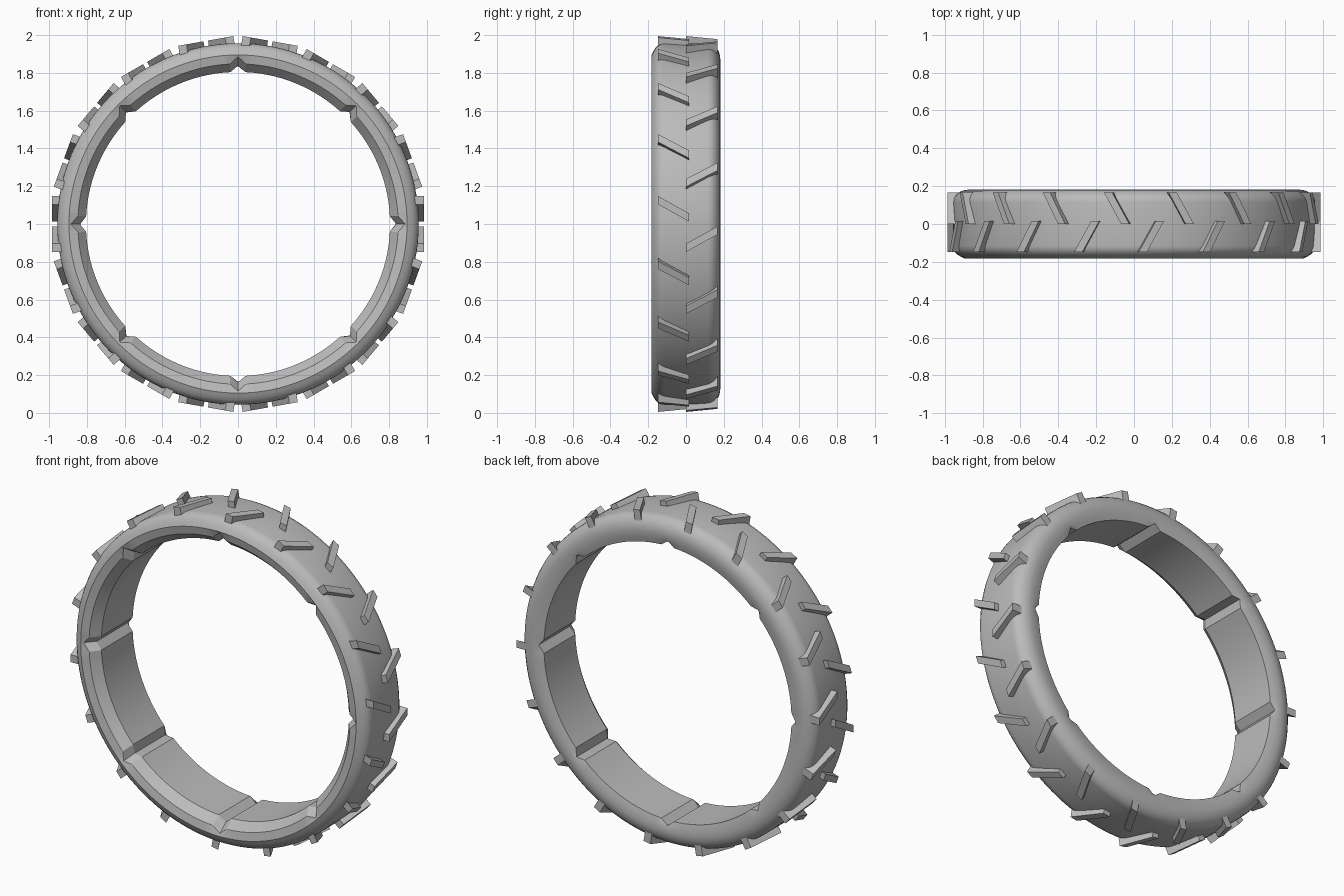
import bpy, bmesh, math
from mathutils import Vector

cube = bpy.data.objects.get("Cube")
if cube:
    bpy.data.objects.remove(cube)

# Single grey rubber material
rubber = bpy.data.materials.new("grey rubber")
rubber.use_nodes = True
grey = (0.5, 0.5, 0.5, 1)
rubber.diffuse_color = grey
rubber.node_tree.nodes["Principled BSDF"].inputs["Base Color"].default_value = grey

CENTRE_Z = 1.0
GROOVES = 8
LUGS = 18


def make_object(name, bm):
    bmesh.ops.recalc_face_normals(bm, faces=bm.faces)
    mesh = bpy.data.meshes.new(name)
    bm.to_mesh(mesh)
    bm.free()
    mesh.materials.append(rubber)
    obj = bpy.data.objects.new(name, mesh)
    bpy.context.collection.objects.link(obj)
    return obj


def polar(angle, radius, y, along=0.0):
    """Point at a radius, shifted along the tangent."""
    c, s = math.cos(angle), math.sin(angle)
    return Vector((radius * c - along * s, y, CENTRE_Z + radius * s + along * c))


# Tyre cross-section as (y, radius): inner lip, front wall, crown, back wall
def shoulder(side):
    steps = [math.radians(a) for a in range(0, 91, 15)]
    return [(side * (0.115 + 0.067 * math.cos(a)), 0.87 + 0.087 * math.sin(a)) for a in steps]


lip = [(-0.12, 0.805), (-0.172, 0.848)]
lip_grooved = [(-0.115, 0.838), (-0.168, 0.885)]
wall = [(-0.182, 0.895)] + shoulder(-1)[2:]
back = shoulder(1)[::-1] + [(0.178, 0.835)]
plain = lip + wall + back + [(0.17, 0.805)]
grooved = lip_grooved + wall + back + [(0.17, 0.838)]

# Angular stations: a V groove at each eighth, even steps between
stations = []
half = math.radians(2.9)
pitch = math.tau / GROOVES
steps = 14
for g in range(GROOVES):
    stations.append((g * pitch, grooved))
    for i in range(steps + 1):
        stations.append((g * pitch + half + (pitch - 2 * half) * i / steps, plain))

bm = bmesh.new()
rings = [[bm.verts.new(polar(a, r, y)) for y, r in section] for a, section in stations]
for ring, following in zip(rings, rings[1:] + rings[:1]):
    for i in range(len(ring)):
        j = (i + 1) % len(ring)
        bm.faces.new((ring[i], ring[j], following[j], following[i]))
tyre = make_object("tyre_ring", bm)
bpy.context.view_layer.objects.active = tyre
tyre.select_set(True)
bpy.ops.object.shade_smooth_by_angle(angle=math.radians(32))


# Slanted tread lugs: sheared blocks, one staggered row on each side
def lug_row(name, y_inner, y_outer, shift):
    bm = bmesh.new()
    for k in range(LUGS):
        angle = math.tau * k / LUGS
        corners = []
        for radius in (0.872, 0.984):
            for y, along in ((y_inner, 0.012), (y_inner, 0.056), (y_outer, 0.148), (y_outer, 0.104)):
                corners.append(bm.verts.new(polar(angle, radius, y, along + shift)))
        low, high = corners[:4], corners[4:]
        bm.faces.new(low)
        bm.faces.new(high)
        for i in range(4):
            j = (i + 1) % 4
            bm.faces.new((low[i], low[j], high[j], high[i]))
    return make_object(name, bm)


lug_row("front_tread_lugs", 0.017, -0.148, 0.0)
lug_row("back_tread_lugs", 0.0, 0.167, -0.16)
